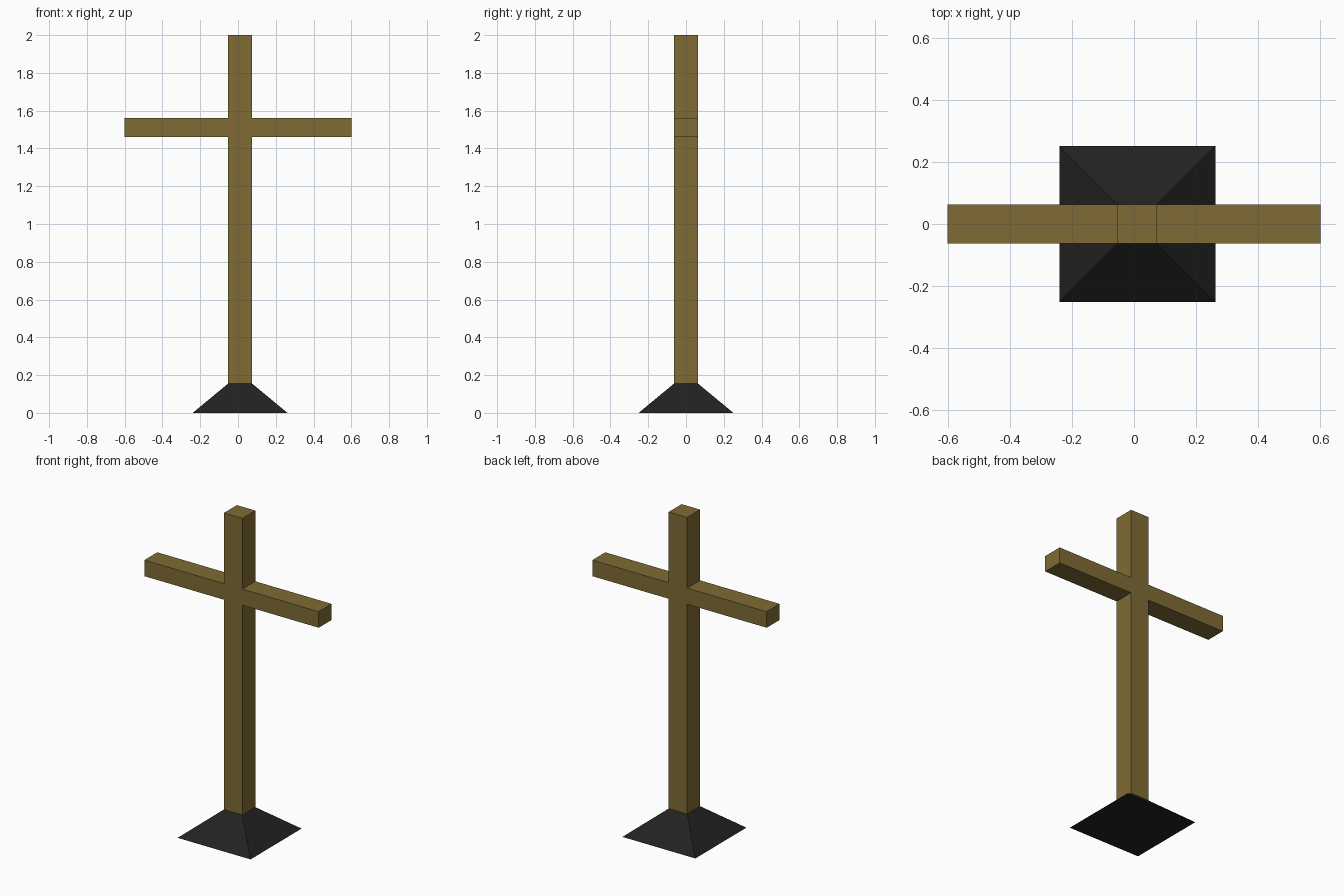
import bpy, bmesh

if "Cube" in bpy.data.objects:
    bpy.data.objects.remove(bpy.data.objects["Cube"])

CX, HALF = 0.011, 0.0635          # post centre and half thickness
BASE_TOP, BASE_HALF = 0.155, 0.251


def make_object(name, bm, color):
    bmesh.ops.recalc_face_normals(bm, faces=bm.faces)
    mesh = bpy.data.meshes.new(name)
    bm.to_mesh(mesh)
    bm.free()
    mat = bpy.data.materials.new(name + "_color")
    mat.diffuse_color = (*color, 1.0)
    mat.use_nodes = True
    mat.node_tree.nodes["Principled BSDF"].inputs["Base Color"].default_value = mat.diffuse_color
    mesh.materials.append(mat)
    obj = bpy.data.objects.new(name, mesh)
    bpy.context.collection.objects.link(obj)
    return obj


# Wooden cross: one outline extruded front to back
left, right = CX - HALF, CX + HALF
arm, arm_low, arm_high, top = 0.6, 1.46, 1.56, 2.0
outline = [
    (left, BASE_TOP), (right, BASE_TOP),
    (right, arm_low), (arm, arm_low), (arm, arm_high), (right, arm_high),
    (right, top), (left, top),
    (left, arm_high), (-arm, arm_high), (-arm, arm_low), (left, arm_low),
]
bm = bmesh.new()
face = bm.faces.new([bm.verts.new((x, -HALF, z)) for x, z in outline])
ext = bmesh.ops.extrude_face_region(bm, geom=[face], use_keep_orig=True)
new_verts = [g for g in ext["geom"] if isinstance(g, bmesh.types.BMVert)]
bmesh.ops.translate(bm, verts=new_verts, vec=(0, 2 * HALF, 0))
make_object("wooden_cross", bm, (0.21, 0.147, 0.035))

# Dark base: cube tapered to the post's section
bm = bmesh.new()
bmesh.ops.create_cube(bm, size=2)
for v in bm.verts:
    half = HALF if v.co.z > 0 else BASE_HALF
    v.co = (CX + v.co.x * half, v.co.y * half, BASE_TOP if v.co.z > 0 else 0)
make_object("tapered_base", bm, (0.017, 0.016, 0.015))
